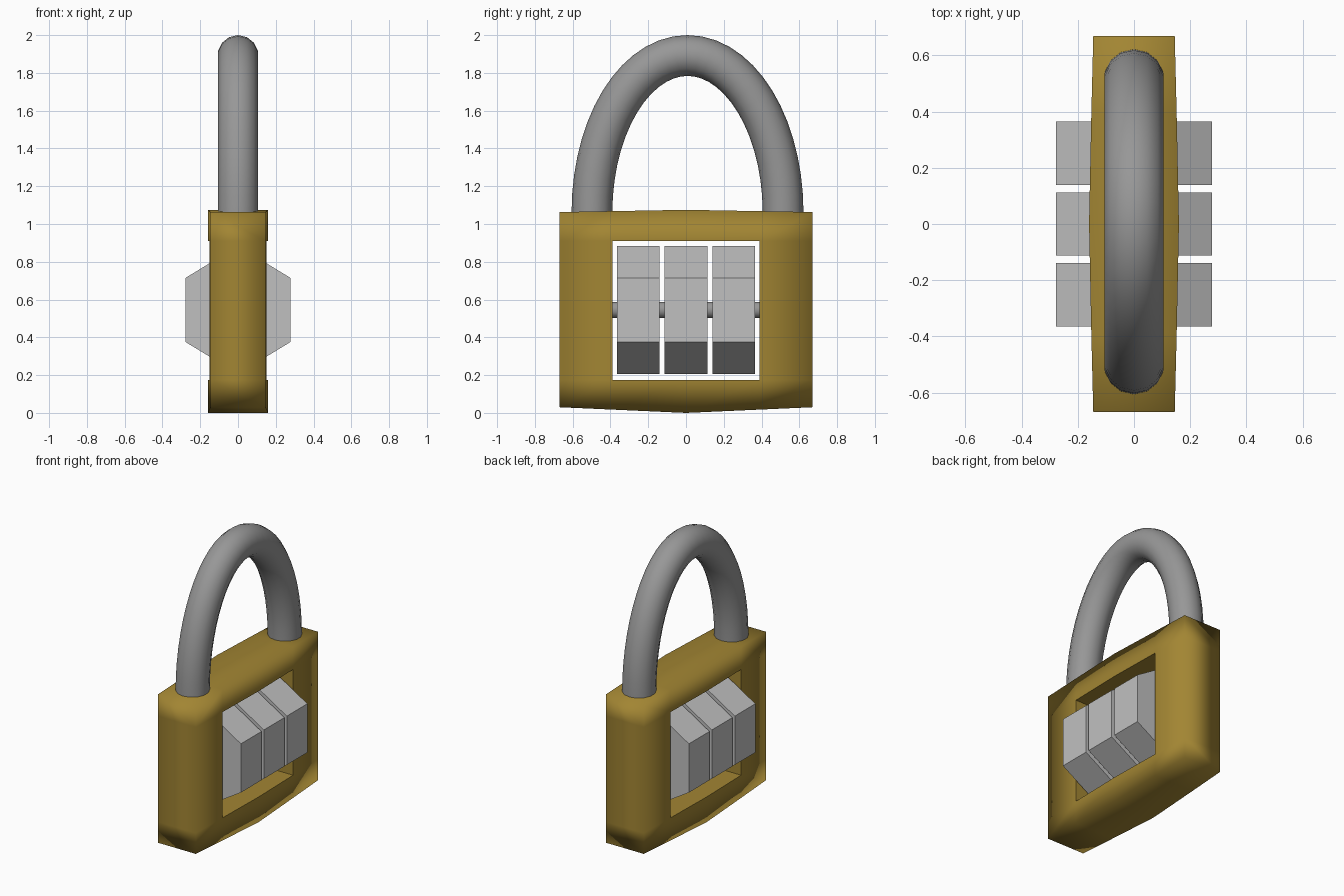
import bpy, bmesh, math
from mathutils import Vector

if "Cube" in bpy.data.objects:
    bpy.data.objects.remove(bpy.data.objects["Cube"])


def material(name, rgb):
    m = bpy.data.materials.new(name)
    m.diffuse_color = (*rgb, 1)
    m.use_nodes = True
    m.node_tree.nodes["Principled BSDF"].inputs["Base Color"].default_value = m.diffuse_color
    return m


BRASS = material("brass", (0.36, 0.235, 0.033))
STEEL = material("steel", (0.31, 0.31, 0.31))
PALE = material("pale grey", (0.53, 0.53, 0.53))


def make_object(name, bm, mat):
    bmesh.ops.recalc_face_normals(bm, faces=bm.faces[:])
    mesh = bpy.data.meshes.new(name)
    bm.to_mesh(mesh)
    bm.free()
    mesh.materials.append(mat)
    obj = bpy.data.objects.new(name, mesh)
    bpy.context.collection.objects.link(obj)
    return obj


# Body: slightly bulging slab with a window cut right through
def build_body():
    bm = bmesh.new()
    columns = [(-0.67, 0.145), (-0.388, 0.152), (0, 0.16), (0.388, 0.152), (0.67, 0.145)]
    grid = {}
    for side in (-1, 1):
        for i, (y, half) in enumerate(columns):
            t = abs(y) / 0.67
            for j, z in enumerate((0.03 * t, 0.175, 0.91, 1.075 - 0.012 * t)):
                grid[side, i, j] = bm.verts.new((side * half, y, z))
        for i in range(4):
            for j in range(3):
                if j == 1 and i in (1, 2):
                    continue
                bm.faces.new([grid[side, i + a, j + b]
                              for a, b in ((0, 0), (1, 0), (1, 1), (0, 1))])

    def wall(loop, sharp):
        for a, b in zip(loop, loop[1:] + loop[:1]):
            f = bm.faces.new((grid[(-1, *a)], grid[(-1, *b)], grid[(1, *b)], grid[(1, *a)]))
            if sharp:
                for e in f.edges:
                    e.smooth = False

    wall([(i, 0) for i in range(5)] + [(4, 1), (4, 2)]
         + [(i, 3) for i in range(4, -1, -1)] + [(0, 2), (0, 1)], False)
    wall([(1, 1), (2, 1), (3, 1), (3, 2), (2, 2), (1, 2)], True)
    for f in bm.faces:
        f.smooth = True
    body = make_object("lock_body", bm, BRASS)
    weighted = body.modifiers.new("weighted normals", 'WEIGHTED_NORMAL')
    weighted.mode = 'FACE_AREA'
    weighted.keep_sharp = True


# Shackle: round bar swept along half an ellipse
def build_shackle():
    bm = bmesh.new()
    steps, sides, r = 28, 14, 0.108
    ry, rz, base, cy = 0.506, 0.832, 1.06, 0.008
    rings = []
    for k in range(steps + 1):
        a = math.pi * k / steps
        centre = Vector((0, cy - ry * math.cos(a), base + rz * math.sin(a)))
        normal = Vector((0, -math.cos(a) / ry, math.sin(a) / rz)).normalized()
        ring = []
        for s in range(sides):
            b = 2 * math.pi * s / sides
            ring.append(bm.verts.new(centre + normal * (r * math.cos(b))
                                     + Vector((r * math.sin(b), 0, 0))))
        rings.append(ring)
    for p, q in zip(rings, rings[1:]):
        for s in range(sides):
            n = (s + 1) % sides
            bm.faces.new((p[s], p[n], q[n], q[s])).smooth = True
    bm.faces.new(rings[0])
    bm.faces.new(rings[-1])
    for ring in (rings[0], rings[-1]):
        for s in range(sides):
            bm.edges.get((ring[s], ring[(s + 1) % sides])).smooth = False
    make_object("shackle", bm, STEEL)


# Prism along y with a given number of sides, used for wheels and axle
def prism(name, y0, y1, rx, rz, sides, mat, smooth=False):
    bm = bmesh.new()
    ends = []
    for y in (y0, y1):
        ends.append([bm.verts.new((rx * math.sin(2 * math.pi * s / sides), y,
                                   0.545 + rz * math.cos(2 * math.pi * s / sides)))
                     for s in range(sides)])
    for s in range(sides):
        n = (s + 1) % sides
        bm.faces.new((ends[0][s], ends[0][n], ends[1][n], ends[1][s])).smooth = smooth
    for end in ends:
        bm.faces.new(end)
        for s in range(sides):
            bm.edges.get((end[s], end[(s + 1) % sides])).smooth = False
    make_object(name, bm, mat)


build_body()
build_shackle()

# Three hexagonal number wheels on one axle
for k, y in enumerate((-0.252, 0, 0.252)):
    prism(f"number_wheel_{k + 1}", y - 0.113, y + 0.113,
          0.278 / math.cos(math.pi / 6), 0.339, 6, PALE)
prism("wheel_axle", -0.39, 0.39, 0.043, 0.043, 16, STEEL, True)
